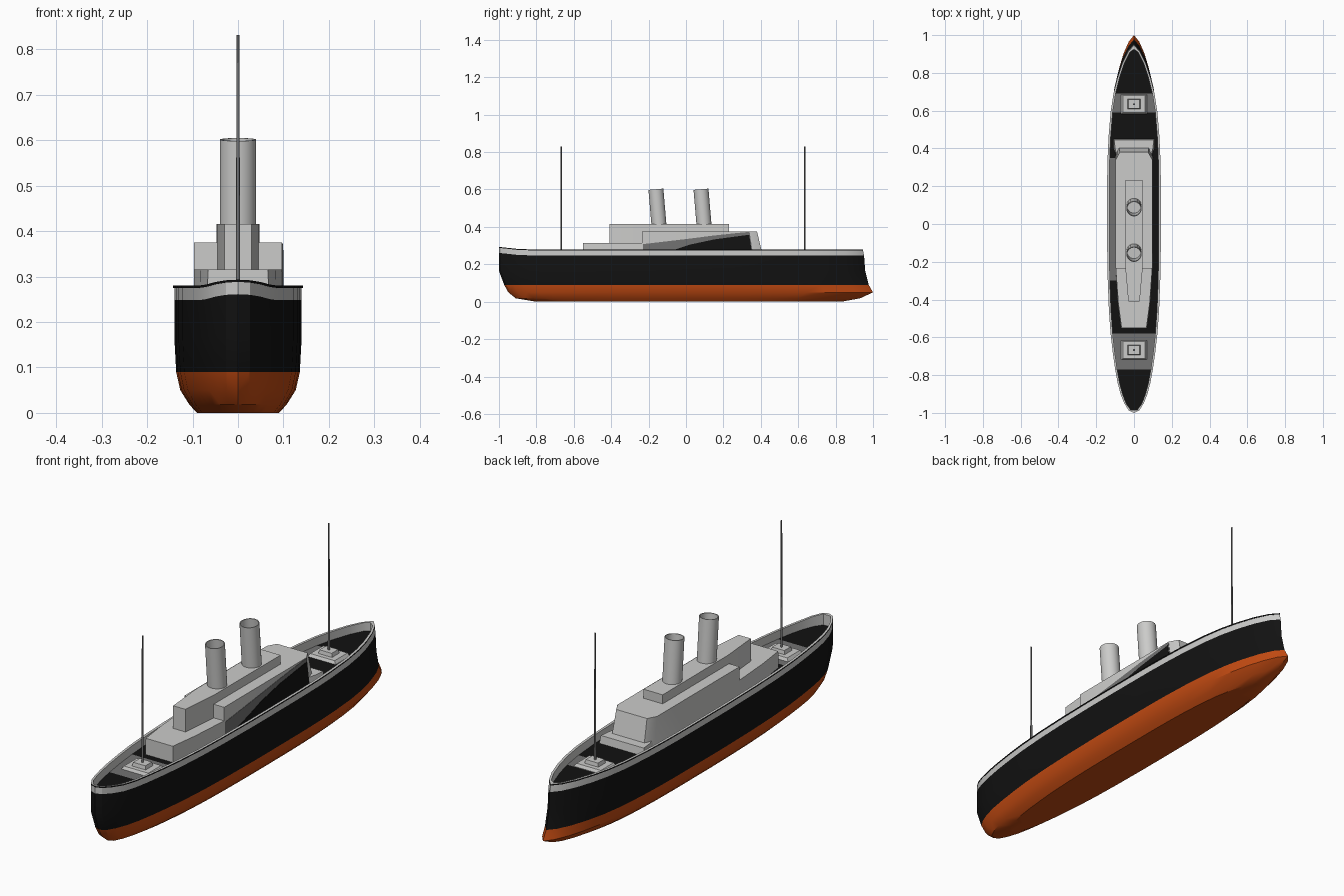
import bpy, bmesh, math
from mathutils import Matrix

if "Cube" in bpy.data.objects:
    bpy.data.objects.remove(bpy.data.objects["Cube"])


def material(name, rgb):
    m = bpy.data.materials.new(name)
    m.diffuse_color = (*rgb, 1)
    m.use_nodes = True
    m.node_tree.nodes["Principled BSDF"].inputs["Base Color"].default_value = m.diffuse_color
    return m


BLACK = material("black", (0.006, 0.006, 0.006))
ORANGE = material("rust orange", (0.55, 0.07, 0.006))
PALE = material("pale grey", (0.6, 0.6, 0.59))
GREY = material("dark grey", (0.17, 0.17, 0.17))


def finish(name, bm, mats, angle=30):
    bmesh.ops.recalc_face_normals(bm, faces=bm.faces[:])
    me = bpy.data.meshes.new(name)
    bm.to_mesh(me)
    bm.free()
    ob = bpy.data.objects.new(name, me)
    bpy.context.collection.objects.link(ob)
    for m in mats:
        me.materials.append(m)
    bpy.ops.object.select_all(action='DESELECT')
    ob.select_set(True)
    bpy.context.view_layer.objects.active = ob
    bpy.ops.object.shade_smooth_by_angle(angle=math.radians(angle))
    return ob


def loft(name, low, high, z0, z1, mat):
    """Symmetric block between two half outlines of (half width, y)."""
    bm = bmesh.new()
    rings = []
    for half, z in ((low, z0), (high, z1)):
        pts = half + [(-x, y) for x, y in reversed(half)]
        rings.append([bm.verts.new((x, y, z)) for x, y in pts])
    n = len(rings[0])
    for i in range(n):
        j = (i + 1) % n
        bm.faces.new((rings[0][i], rings[0][j], rings[1][j], rings[1][i]))
    bm.faces.new(rings[0])
    bm.faces.new(rings[1])
    return finish(name, bm, [mat])


# Hull: plan curve (deck y, width fraction) and waterlines (z, y start, y end, half width)
plan = [(-1, 0), (-.988, .19), (-.95, .36), (-.9, .5), (-.84, .61), (-.77, .7), (-.68, .79),
        (-.58, .87), (-.45, .935), (-.3, .975), (-.1, 1), (.1, 1), (.25, .995), (.35, .98),
        (.46, .945), (.59, .87), (.69, .76), (.77, .62), (.85, .43), (.91, .22), (.945, 0)]
lines = [(0, -.80, .83, .09), (.018, -.91, .93, .107), (.05, -.95, 1, .127),
         (.09, -.972, .977, .136), (.165, -1, .958, .14), (.248, -1, .952, .14),
         (.275, -1, .946, .14), (.275, -1.0, .947, .1425), (.28, -1.0, .947, .1425)]


def sheer(y):
    return .013 * max(0, (-y - .88) / .12)


bm = bmesh.new()
for side in (1, -1):
    grid = []
    for py, f in plan:
        s = (py + 1) / 1.945
        col = [(0, lines[0][1] + s * (lines[0][2] - lines[0][1]), 0)]
        for z, a, b, w in lines:
            y = a + s * (b - a)
            col.append((side * w * f, y, z + (sheer(y) if z > .2 else 0)))
        inner = max(0, .14 * f - .009)
        y = min(max(py, -.985), .925)
        col += [(side * inner, y, .28 + sheer(y)), (side * inner, y, .243), (0, y, .243)]
        grid.append([bm.verts.new(p) for p in col])
    for i in range(len(grid) - 1):
        for j in range(len(grid[0]) - 1):
            f = bm.faces.new((grid[i][j], grid[i + 1][j], grid[i + 1][j + 1], grid[i][j + 1]))
            yc = (plan[i][0] + plan[i + 1][0]) / 2
            if j < 4:
                f.material_index = 1          # below the waterline
            elif j < 6:
                f.material_index = 0          # topsides
            elif j in (7, 8):
                f.material_index = 0          # thin rail
            elif j in (6, 9, 10):
                f.material_index = 2          # bulwark
            else:                             # deck, with grey areas
                pad = -.77 < yc < -.58 or .59 < yc < .69
                f.material_index = 3 if pad or (side < 0 and -.3 < yc < .35) else 0
bmesh.ops.remove_doubles(bm, verts=bm.verts[:], dist=.0003)
bmesh.ops.dissolve_degenerate(bm, edges=bm.edges[:], dist=.0001)
finish("hull", bm, [BLACK, ORANGE, PALE, GREY])

# Deckhouses
loft("rear_deckhouse", [(.068, -.55), (.085, -.42), (.097, -.23)],
     [(.066, -.55), (.083, -.42), (.097, -.23)], .24, .315, PALE)
loft("main_deckhouse", [(.097, -.235), (.097, .36), (.08, .412)],
     [(.097, -.235), (.097, .34), (.075, .38)], .24, .375, PALE)
loft("front_deckhouse", [(.085, .34), (.108, .40), (.11, .45)],
     [(.085, .34), (.1, .40), (.105, .445)], .24, .277, PALE)
upper = [(.03, -.41), (.046, -.23), (.047, .23)]
loft("upper_deckhouse", upper, upper, .31, .415, PALE)


# Painted panels on the right side of the deckhouses
def panel(name, pts, x, mat):
    bm = bmesh.new()
    f = bm.faces.new([bm.verts.new((x, y, z)) for y, z in pts])
    r = bmesh.ops.extrude_face_region(bm, geom=[f])
    bmesh.ops.translate(bm, vec=(-.003, 0, 0),
                        verts=[v for v in r['geom'] if isinstance(v, bmesh.types.BMVert)])
    finish(name, bm, [mat])


panel("side_panel_grey", [(-.23, .244), (.36, .244), (.34, .373), (.3, .37), (.15, .354),
                          (0, .335), (-.23, .308)], .0985, GREY)
panel("side_panel_black", [(-.18, .244), (.355, .244), (.338, .358), (.15, .333),
                           (.02, .305), (-.06, .278)], .1, BLACK)


# Funnels: raked open tubes
def funnel(name, y):
    prof = [(.04, -.02), (.04, .187), (.036, .187), (.036, .03)]
    bm = bmesh.new()
    n = 28
    rings = [[bm.verts.new((r * math.cos(2 * math.pi * i / n), r * math.sin(2 * math.pi * i / n), z))
              for i in range(n)] for r, z in prof]
    for a, b in zip(rings, rings[1:]):
        for i in range(n):
            j = (i + 1) % n
            bm.faces.new((a[i], a[j], b[j], b[i]))
    bm.faces.new(rings[0])
    bm.faces.new(rings[-1])
    bmesh.ops.transform(bm, verts=bm.verts[:],
                        matrix=Matrix.Translation((0, y, .415)) @ Matrix.Rotation(.085, 4, 'X'))
    finish(name, bm, [PALE])


funnel("rear_funnel", -.145)
funnel("front_funnel", .096)

# Masts on stepped bases
for tag, y in (("rear", -.667), ("front", .635)):
    for part, w, d, z0, z1 in (("base", .07, .053, .24, .256), ("block", .035, .027, .25, .272)):
        loft(f"{tag}_mast_{part}", [(w, y - d), (w, y + d)],
             [(w * .85, y - d * .85), (w * .85, y + d * .85)], z0, z1, PALE)
    bm = bmesh.new()
    bmesh.ops.create_cone(bm, cap_ends=True, segments=8, radius1=.0048, radius2=.003, depth=.57,
                          matrix=Matrix.Translation((0, y, .546)))
    finish(f"{tag}_mast", bm, [GREY], 50)
